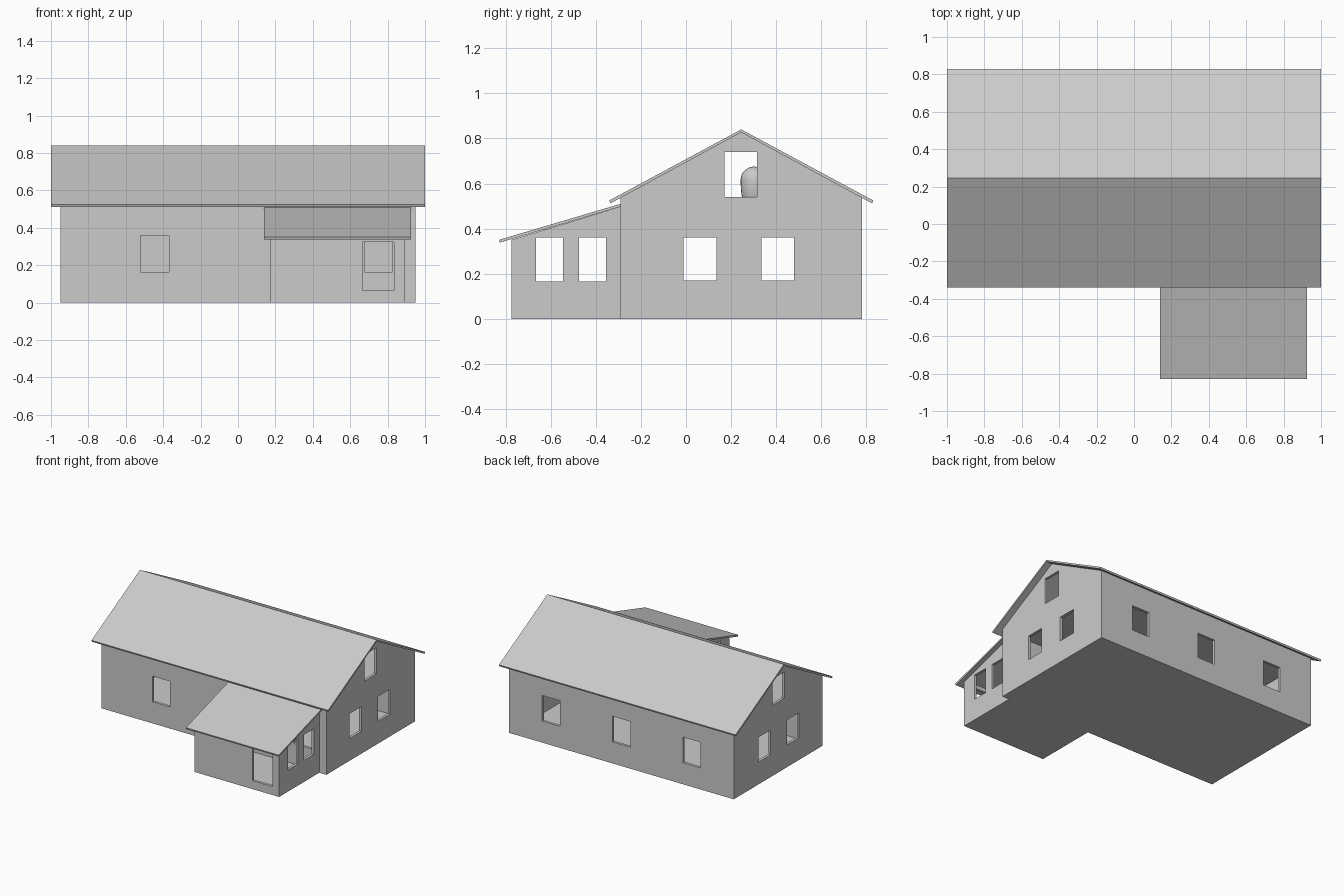
import bpy
import bmesh
from mathutils import Vector

cube = bpy.data.objects.get("Cube")
if cube:
    bpy.data.objects.remove(cube, do_unlink=True)

grey = bpy.data.materials.new("plain_grey")
grey.use_nodes = True
grey.diffuse_color = (0.6, 0.6, 0.6, 1)
grey.node_tree.nodes["Principled BSDF"].inputs["Base Color"].default_value = (0.6, 0.6, 0.6, 1)


def finish(name, bm):
    bmesh.ops.recalc_face_normals(bm, faces=bm.faces)
    mesh = bpy.data.meshes.new(name)
    bm.to_mesh(mesh)
    bm.free()
    mesh.materials.append(grey)
    obj = bpy.data.objects.new(name, mesh)
    bpy.context.collection.objects.link(obj)
    return obj


def prism(name, profile, x0, x1):
    """Extrude a (y, z) outline from x0 to x1."""
    bm = bmesh.new()
    face = bm.faces.new([bm.verts.new((x0, y, z)) for y, z in profile])
    new = bmesh.ops.extrude_face_region(bm, geom=[face])["geom"]
    bmesh.ops.translate(bm, vec=(x1 - x0, 0, 0),
                        verts=[v for v in new if isinstance(v, bmesh.types.BMVert)])
    return finish(name, bm)


def box(name, x, y, z):
    return prism(name, [(y[0], z[0]), (y[1], z[0]), (y[1], z[1]), (y[0], z[1])], *x)


def carve(obj, openings):
    """Cut each (x, y, z) range out of the object."""
    for ranges in openings:
        cutter = box("cutter", *ranges)
        cutter.hide_render = True
        mod = obj.modifiers.new("opening", "BOOLEAN")
        mod.operation = "DIFFERENCE"
        mod.solver = "EXACT"
        mod.object = cutter
        with bpy.context.temp_override(object=obj, active_object=obj):
            bpy.ops.object.modifier_apply(modifier=mod.name)
        bpy.data.objects.remove(cutter, do_unlink=True)


# Shared dimensions
WALL = 0.02
FLOOR = 0.01
ROOF = 0.013
SILL = (0.165, 0.36)
RIDGE_Y, RIDGE_Z = 0.245, 0.84
FRONT, BACK = -0.29, 0.78
EAVE_Z = 0.525
THROUGH = (-1.1, 1.1)

# Main house shell: gabled prism, hollowed, with window openings
wall_top = 0.54
house = prism("house_walls", [(FRONT, 0), (BACK, 0), (BACK, wall_top),
                              (RIDGE_Y, RIDGE_Z - ROOF), (FRONT, wall_top)], -0.95, 0.95)
openings = [((-0.95 + WALL, 0.95 - WALL), (FRONT + WALL, BACK - WALL), (FLOOR, 1))]
openings += [(THROUGH, y, (0.17, 0.36)) for y in ((-0.01, 0.135), (0.335, 0.48))]
openings.append((THROUGH, (0.17, 0.315), (0.54, 0.74)))
openings += [((x - 0.075, x + 0.075), (FRONT - 0.05, FRONT + 0.05), SILL)
             for x in (-0.445, 0.75)]
openings += [((x - 0.075, x + 0.075), (BACK - 0.05, BACK + 0.05), SILL)
             for x in (-0.595, 0, 0.595)]
carve(house, openings)

# Gabled main roof
prism("main_roof", [(-0.34, EAVE_Z), (RIDGE_Y, RIDGE_Z), (0.83, EAVE_Z),
                    (0.825, EAVE_Z - ROOF), (RIDGE_Y, RIDGE_Z - ROOF),
                    (-0.335, EAVE_Z - ROOF)], -1, 1)

# Attic floor and the round-topped tank standing on it
box("attic_floor", (-0.93, 0.93), (FRONT + WALL, BACK - WALL), (0.52, 0.53))
bm = bmesh.new()
bmesh.ops.create_uvsphere(bm, u_segments=24, v_segments=16, radius=0.06)
for v in bm.verts:
    if v.co.z < -0.001:
        v.co = Vector((v.co.x, v.co.y, max(v.co.z * 3, -0.085)))
bmesh.ops.translate(bm, vec=(0, 0.302, 0.615), verts=bm.verts)
tank = finish("attic_tank", bm)
for face in tank.data.polygons:
    face.use_smooth = True

# Front annex shell: lean-to walls, open towards the house wall
annex = prism("annex_walls", [(-0.775, 0), (FRONT, 0), (FRONT, 0.497), (-0.775, 0.35)],
              0.175, 0.89)
openings = [((0.175 + WALL, 0.89 - WALL), (-0.775 + WALL, FRONT + 0.02), (FLOOR, 1))]
openings += [(THROUGH, y, SILL) for y in ((-0.665, -0.545), (-0.475, -0.355))]
openings.append(((0.665, 0.835), (-0.85, -0.72), (0.065, 0.325)))
carve(annex, openings)

# Sloping annex roof
prism("annex_roof", [(-0.83, 0.35), (FRONT, 0.51), (FRONT, 0.497), (-0.826, 0.338)],
      0.14, 0.925)
